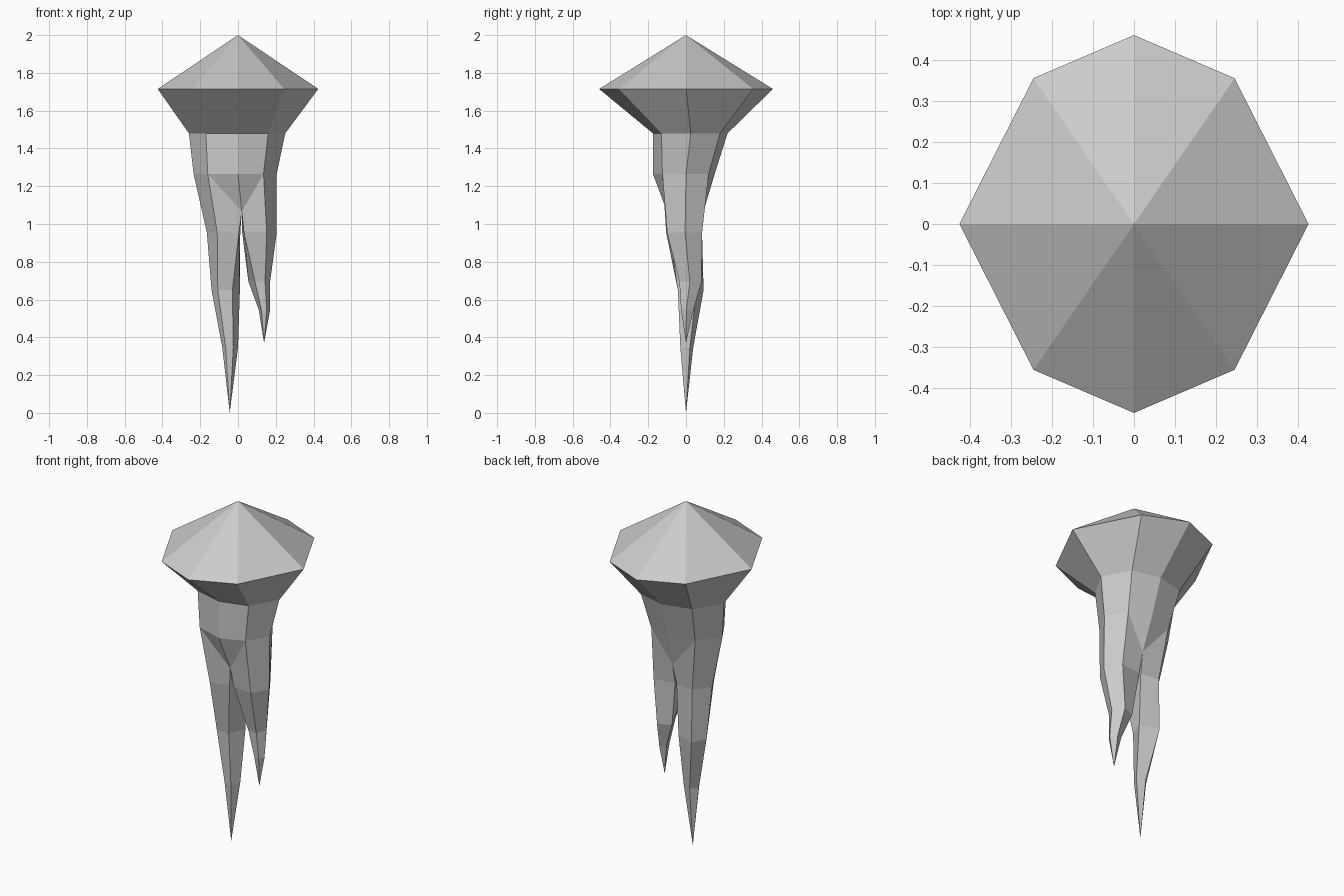
import bpy, bmesh

if "Cube" in bpy.data.objects:
    bpy.data.objects.remove(bpy.data.objects["Cube"])

bm = bmesh.new()

def ring(z, pts):
    return [bm.verts.new((x, y, z)) for x, y in pts]

def bridge(a, b):
    n = len(a)
    for i in range(n):
        j = (i + 1) % n
        bm.faces.new((a[i], a[j], b[j], b[i]))

def fan(loop, tip):
    for i in range(len(loop)):
        bm.faces.new((loop[i], loop[(i + 1) % len(loop)], tip))

# Cap: eight-sided, pointed on top
# order: right, front right, front, front left, left, back left, back, back right
cap = ring(1.715, [(.425, 0), (.245, -.355), (0, -.46), (-.245, -.355),
                   (-.425, 0), (-.245, .355), (0, .46), (.245, .355)])
fan(cap, bm.verts.new((0, 0, 2)))

# Trunk below the cap
neck = ring(1.48, [(.25, .025), (.16, -.13), (0, -.175), (-.17, -.13),
                   (-.26, .02), (-.165, .18), (0, .22), (.165, .18)])
waist = ring(1.265, [(.205, 0), (.135, -.125), (0, -.175), (-.16, -.125),
                     (-.235, 0), (-.14, .115), (.005, .152), (.14, .12)])
bridge(cap, neck)
bridge(neck, waist)

# Fork between the two spikes
fork_f = bm.verts.new((.02, -.1, 1.065))
fork_b = bm.verts.new((.02, .095, 1.075))
for a, b, f in ((1, 2, fork_f), (2, 3, fork_f), (5, 6, fork_b), (6, 7, fork_b)):
    bm.faces.new((waist[a], waist[b], f))

def spike(loop, levels, tip):
    for z, pts in levels:
        nxt = ring(z, pts)
        bridge(loop, nxt)
        loop = nxt
    fan(loop, bm.verts.new(tip))

# Short right spike: outer, front, inner front, inner back, back
spike([waist[0], waist[1], fork_f, fork_b, waist[7]], [
    (.955, [(.205, -.005), (.152, -.1), (.032, -.085), (.022, .07), (.15, .085)]),
    (.695, [(.17, .02), (.143, -.035), (.09, -.032), (.055, .05), (.13, .082)]),
    (.545, [(.17, .002), (.152, -.026), (.124, -.026), (.11, .025), (.145, .04)]),
], (.138, 0, .37))

# Long left spike
spike([waist[4], waist[3], fork_f, fork_b, waist[5]], [
    (.955, [(-.165, -.005), (-.11, -.105), (.005, -.085), (.012, .07), (-.1, .085)]),
    (.65, [(-.14, .01), (-.107, -.043), (-.03, -.043), (.01, .055), (-.1, .093)]),
    (.345, [(-.083, 0), (-.065, -.03), (-.025, -.03), (0, .02), (-.05, .038)]),
], (-.044, 0, 0))

bmesh.ops.recalc_face_normals(bm, faces=bm.faces)
mesh = bpy.data.meshes.new("forked_spike")
bm.to_mesh(mesh)
bm.free()
bpy.context.collection.objects.link(bpy.data.objects.new("forked_spike", mesh))
